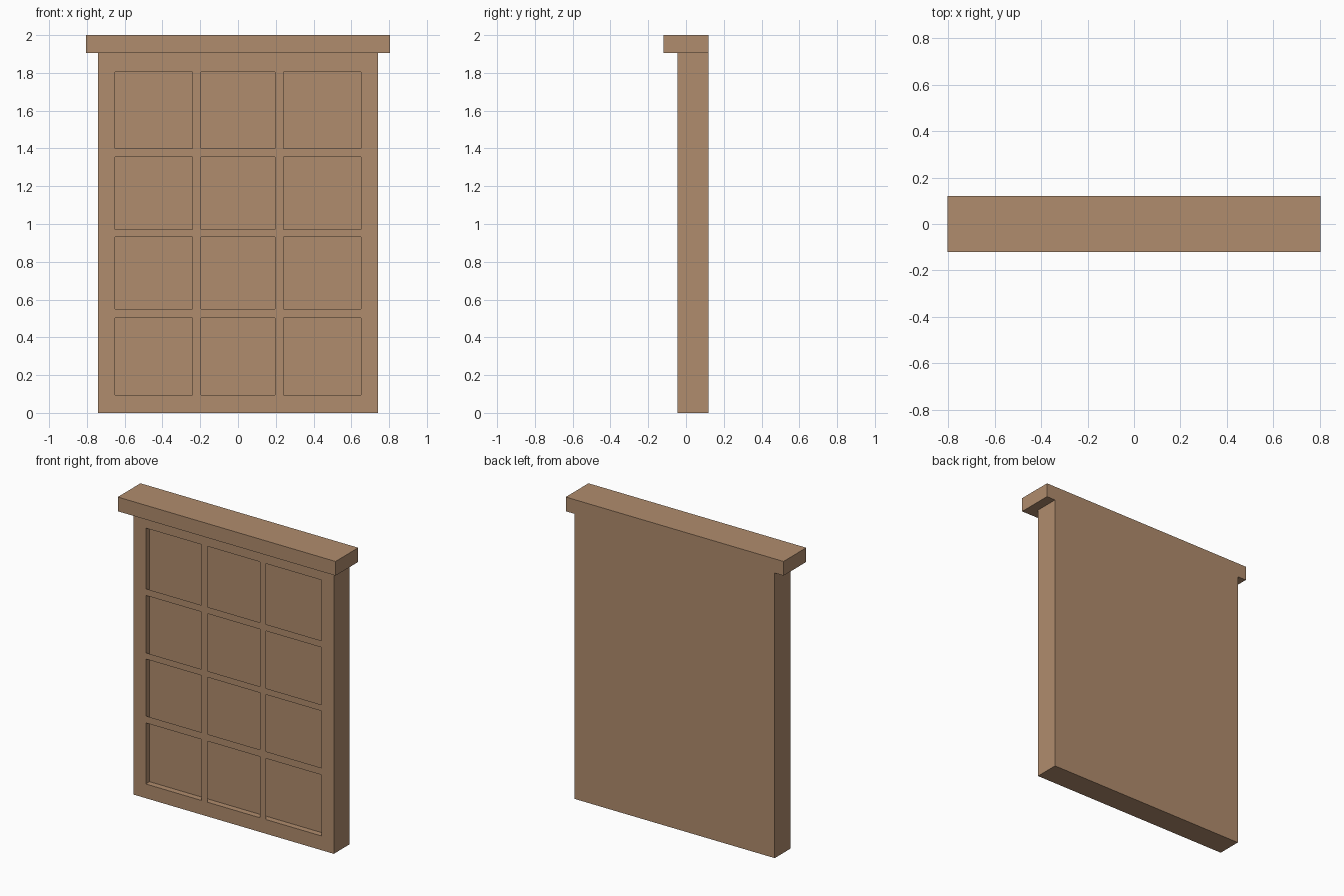
import bpy
import bmesh
from mathutils import Matrix, Vector

default = bpy.data.objects.get("Cube")
if default:
    bpy.data.objects.remove(default, do_unlink=True)

# Single warm wood colour
wood = bpy.data.materials.new("warm_wood")
wood.use_nodes = True
colour = (0.434, 0.262, 0.153, 1)
wood.diffuse_color = colour
wood.node_tree.nodes["Principled BSDF"].inputs["Base Color"].default_value = colour


def add_box(bm, low, high, open_front=False, inward=False):
    """Axis-aligned box, optionally without its front and facing inward."""
    low, high = Vector(low), Vector(high)
    size = high - low
    matrix = Matrix.Translation((low + high) / 2) @ Matrix.Diagonal((*size, 1))
    verts = bmesh.ops.create_cube(bm, size=1, matrix=matrix)["verts"]
    faces = list({f for v in verts for f in v.link_faces})
    if open_front:
        front = min(faces, key=lambda f: f.calc_center_median().y)
        faces.remove(front)
        bmesh.ops.delete(bm, geom=[front], context='FACES_ONLY')
    if inward:
        bmesh.ops.reverse_faces(bm, faces=faces)


def finish(bm, name):
    mesh = bpy.data.meshes.new(name)
    bm.to_mesh(mesh)
    bm.free()
    mesh.materials.append(wood)
    obj = bpy.data.objects.new(name, mesh)
    bpy.context.collection.objects.link(obj)


FRONT, BACK, PANE = -0.045, 0.12, -0.005
HALF, BODY_TOP = 0.74, 1.905

# Borders of the bars and openings, alternating across and up the front
xs = [-HALF, -0.65, -0.24, -0.195, 0.195, 0.24, 0.65, HALF]
zs = [0, 0.095, 0.5, 0.55, 0.93, 0.972, 1.355, 1.4, 1.805, BODY_TOP]
# Keep bar edges in order: four rows of openings
zs = [0, 0.095, 0.503, 0.55, 0.93, 0.972, 1.355, 1.4, 1.805, BODY_TOP]

# Window body: outer shell, shallow pocket and a thin lattice across the front
bm = bmesh.new()
add_box(bm, (-HALF, FRONT, 0), (HALF, BACK, BODY_TOP), open_front=True)
add_box(bm, (xs[1], FRONT, zs[1]), (xs[-2], PANE, zs[-2]),
        open_front=True, inward=True)
grid = [[bm.verts.new((x, FRONT, z)) for z in zs] for x in xs]
for i in range(len(xs) - 1):
    for j in range(len(zs) - 1):
        if i % 2 and j % 2:
            continue  # opening
        bm.faces.new((grid[i][j], grid[i + 1][j],
                      grid[i + 1][j + 1], grid[i][j + 1]))
bmesh.ops.remove_doubles(bm, verts=bm.verts[:], dist=0.0001)
finish(bm, "window_frame")

# Overhanging top ledge
bm = bmesh.new()
add_box(bm, (-0.805, -0.12, BODY_TOP), (0.805, BACK, 2))
finish(bm, "top_ledge")
